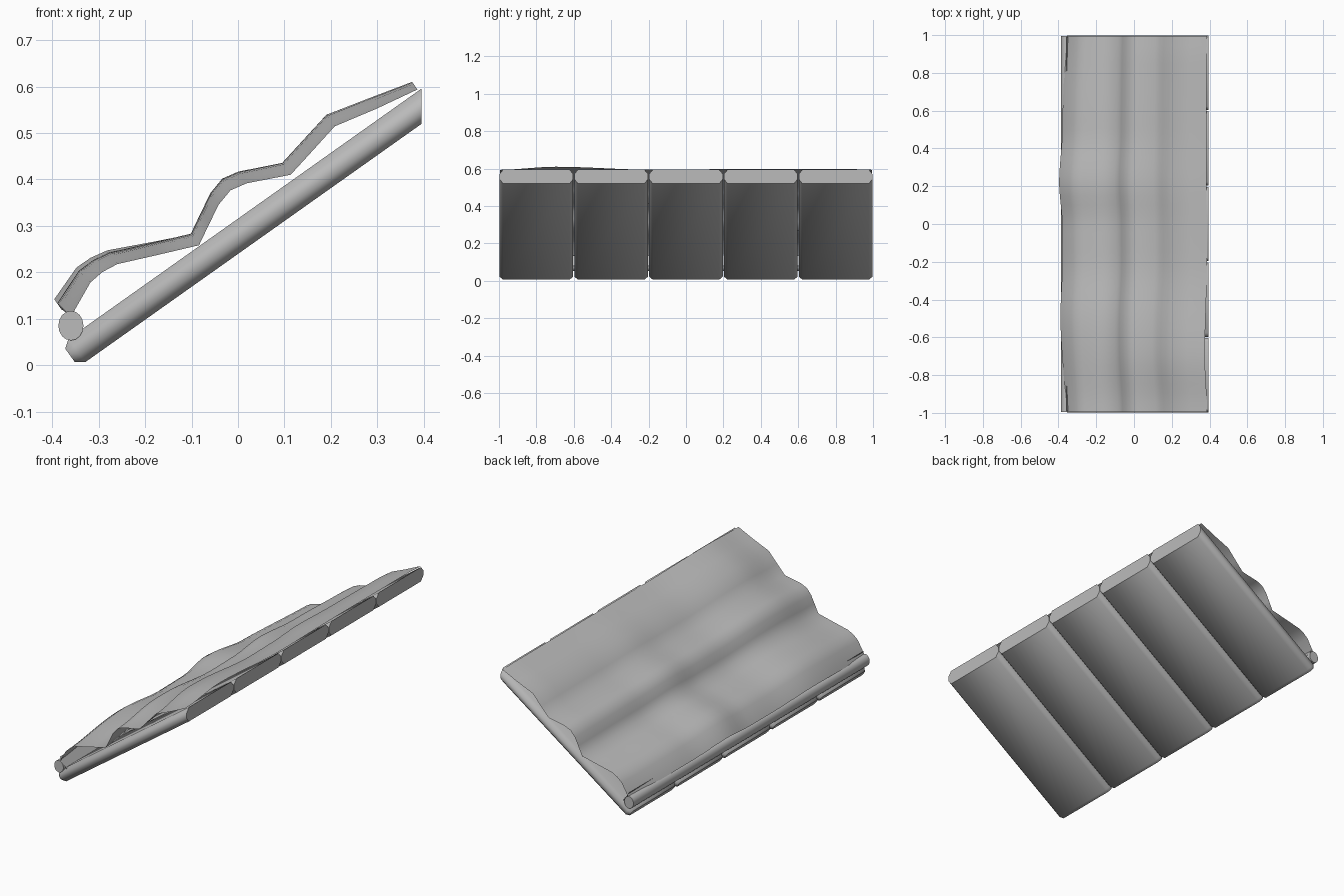
import bpy, bmesh, math
from mathutils import Vector

cube = bpy.data.objects.get("Cube")
if cube:
    bpy.data.objects.remove(cube, do_unlink=True)

grey = bpy.data.materials.new("plain grey")
grey.use_nodes = True
COLOUR = (0.5, 0.5, 0.5, 1)
grey.diffuse_color = COLOUR
grey.node_tree.nodes["Principled BSDF"].inputs["Base Color"].default_value = COLOUR

SLOPE = math.atan2(0.535, 0.755)
ALONG = Vector((math.cos(SLOPE), 0, math.sin(SLOPE)))
UP = Vector((-math.sin(SLOPE), 0, math.cos(SLOPE)))


def finish(name, bm, angle):
    bmesh.ops.recalc_face_normals(bm, faces=bm.faces)
    mesh = bpy.data.meshes.new(name)
    bm.to_mesh(mesh)
    bm.free()
    mesh.materials.append(grey)
    ob = bpy.data.objects.new(name, mesh)
    bpy.context.collection.objects.link(ob)
    bpy.ops.object.select_all(action='DESELECT')
    bpy.context.view_layer.objects.active = ob
    ob.select_set(True)
    bpy.ops.object.shade_smooth_by_angle(angle=math.radians(angle))
    return ob


def loft(bm, rows, closed):
    """Skin rows of points, optionally as a capped tube."""
    rings = [[bm.verts.new(p) for p in row] for row in rows]
    n = len(rings[0])
    for a, b in zip(rings, rings[1:]):
        for i in range(n if closed else n - 1):
            j = (i + 1) % n
            bm.faces.new((a[i], a[j], b[j], b[i]))
    if closed:
        bm.faces.new(rings[0])
        bm.faces.new(rings[-1])


def smooth_lerp(keys, y):
    """Ease between (position, value) keys."""
    for (y0, v0), (y1, v1) in zip(keys, keys[1:]):
        if y <= y1:
            t = (y - y0) / (y1 - y0)
            return v0 + (v1 - v0) * t * t * (3 - 2 * t)
    return keys[-1][1]


# Sloping planks: chamfered section, bevelled foot, vertical cut at the top
def plank_section(half_w, half_t, c):
    return [(sy * (half_w - a), st * (half_t - b))
            for sy, st, a, b in ((-1, -1, 0, c), (-1, -1, c, 0), (1, -1, c, 0), (1, -1, 0, c),
                                 (1, 1, 0, c), (1, 1, c, 0), (-1, 1, c, 0), (-1, 1, 0, c))]


FOOT = Vector((-0.362, 0, 0.021))
for k in range(5):
    mid = Vector((0, (k - 2) * 0.4, 0))
    full = plank_section(0.197, 0.031, 0.02)
    small = plank_section(0.185, 0.018, 0.01)
    rows = [[FOOT + mid + UP * t + Vector((0, y, 0)) for y, t in small],
            [FOOT + mid + ALONG * 0.018 + UP * t + Vector((0, y, 0)) for y, t in full]]
    top = []
    for y, t in full:
        p = FOOT + mid + UP * t + Vector((0, y, 0))
        top.append(p + ALONG * ((0.395 - p.x) / ALONG.x))
    rows.append(top)
    bm = bmesh.new()
    loft(bm, rows, True)
    finish(f"plank_{k + 1}", bm, 50)

# Pole along the low edge
bm = bmesh.new()
rows = []
for y in (-0.995, 0.995):
    rows.append([(-0.36 + 0.027 * math.cos(a), y, 0.085 + 0.032 * math.sin(a))
                 for a in (math.tau * i / 16 for i in range(16))])
loft(bm, rows, True)
finish("low_edge_pole", bm, 50)

# Draped cloth: end profile, lifted off the planks by a changing amount
PROFILE = [(-0.372, 0.108), (-0.325, 0.178), (-0.295, 0.2), (-0.26, 0.217), (-0.17, 0.237),
           (-0.083, 0.257), (-0.06, 0.305), (-0.04, 0.345), (-0.015, 0.375), (0.02, 0.39),
           (0.115, 0.408), (0.16, 0.457), (0.21, 0.512), (0.3, 0.55), (0.388, 0.592)]
LOW_LIFT = [(-1, 0), (-0.5, 0.75), (-0.2, 0.3), (0, 0.35), (0.22, 1), (0.5, 0.35), (1, 0)]
HIGH_LIFT = [(-1, 0.1), (-0.7, 1), (-0.2, 0.15), (0.3, 0.3), (0.9, 0.3), (1, 0.1)]


def cloth_point(x, z, y):
    u = min(max((x + 0.37) / 0.76, 0), 1)
    lift = smooth_lerp(LOW_LIFT, y) * (1 - u) + smooth_lerp(HIGH_LIFT, y) * u
    lift *= 0.042 - 0.02 * u ** 6
    side = 0.014 * max(0, 1 - u * 8) * abs(y) ** 4
    return Vector((x + side, y * 0.995, z)) + UP * lift


STEPS = 40
ys = [-1 + 2 * i / STEPS for i in range(STEPS + 1)]
bm = bmesh.new()
loft(bm, [[cloth_point(x, z, y) for x, z in PROFILE] for y in ys], False)
finish("draped_cloth", bm, 80)

# Hem running from the cloth edge down behind the pole
bm = bmesh.new()
loft(bm, [[Vector((-0.358, y * 0.99, 0.135)), Vector((-0.32, y * 0.99, 0.08))] for y in (-1, 1)], False)
finish("cloth_hem", bm, 80)
